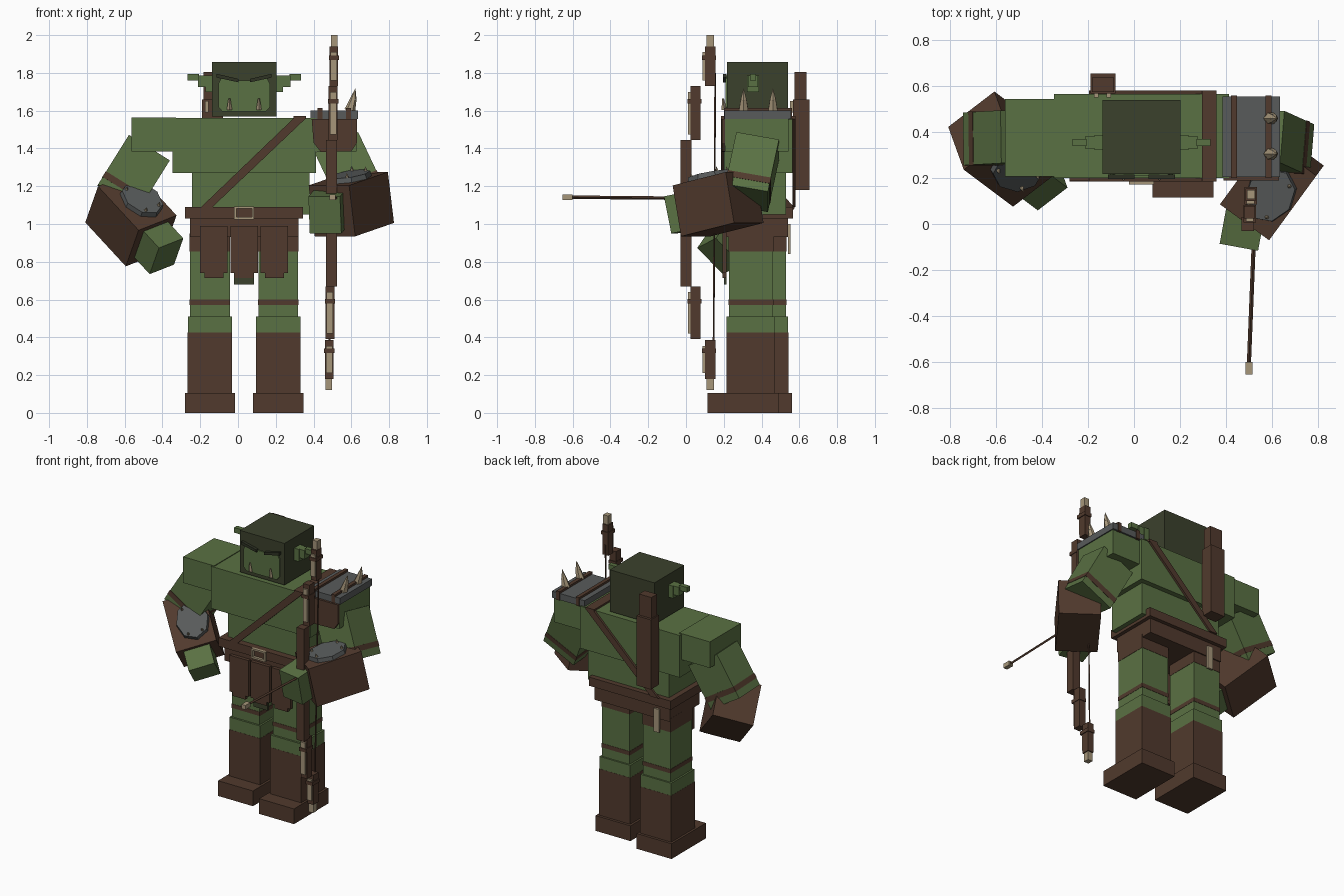
import bpy, bmesh
from mathutils import Vector, Matrix

cube = bpy.data.objects.get("Cube")
if cube:
    bpy.data.objects.remove(cube, do_unlink=True)


def material(name, rgb):
    lin = [((c / 255 + 0.055) / 1.055) ** 2.4 for c in rgb] + [1]
    m = bpy.data.materials.new(name)
    m.use_nodes = True
    m.diffuse_color = lin
    m.node_tree.nodes["Principled BSDF"].inputs["Base Color"].default_value = lin
    return m


GREEN = material("skin_green", (90, 113, 67))
HOOD = material("hood_dark_green", (59, 65, 44))
BROWN = material("leather_brown", (81, 58, 45))
GREY = material("iron_grey", (88, 91, 91))
BONE = material("bone_tan", (166, 150, 122))
DARK = material("dark_brow", (46, 50, 36))


def make(name, bm, mat, matrix=None):
    if matrix:
        bm.transform(matrix)
    bmesh.ops.recalc_face_normals(bm, faces=bm.faces)
    me = bpy.data.meshes.new(name)
    bm.to_mesh(me)
    bm.free()
    me.materials.append(mat)
    ob = bpy.data.objects.new(name, me)
    bpy.context.collection.objects.link(ob)
    return ob


def obox(name, center, size, mat, rot=None):
    """Box with a centre, a size and an optional orientation."""
    bm = bmesh.new()
    bmesh.ops.create_cube(bm, size=1)
    m = Matrix.Translation(center) @ (rot or Matrix()) @ Matrix.Diagonal((*size, 1))
    return make(name, bm, mat, m)


def box(name, x, y, z, mat):
    """Box from its ranges on each axis."""
    r = (x, y, z)
    return obox(name, [(a + b) / 2 for a, b in r], [abs(b - a) for a, b in r], mat)


def cone(name, base, tip, radius, mat, top=0.0, sides=6):
    base, tip = Vector(base), Vector(tip)
    d = tip - base
    bm = bmesh.new()
    bmesh.ops.create_cone(bm, cap_ends=True, segments=sides, radius1=radius,
                          radius2=top, depth=d.length)
    rot = d.to_track_quat('Z', 'Y').to_matrix().to_4x4()
    return make(name, bm, mat, Matrix.Translation((base + tip) / 2) @ rot)


def plate(name, points, y0, y1, mat):
    """Outline in x and z, extruded along y."""
    bm = bmesh.new()
    f = bm.faces.new([bm.verts.new((x, y0, z)) for x, z in points])
    ext = bmesh.ops.extrude_face_region(bm, geom=[f])["geom"]
    bmesh.ops.translate(bm, vec=(0, y1 - y0, 0),
                        verts=[v for v in ext if isinstance(v, bmesh.types.BMVert)])
    return make(name, bm, mat)


def frame(along, up):
    """Rotation whose x follows along and whose z stays near up."""
    u = Vector(along).normalized()
    v = Vector(up).cross(u).normalized()
    return Matrix((u, v, u.cross(v))).transposed().to_4x4()


MID = 0.0325  # body centre line

# Legs and boots, the right leg standing a little further back
for side, s, back in (("left", 1, 0), ("right", -1, 0.07)):
    c = MID + s * 0.181

    def leg(part, half, y, z, mat):
        box(f"{side}_{part}", (c - half, c + half), (y[0] + back, y[1] + back), z, mat)

    leg("shorts", 0.107, (0.226, 0.462), (0.855, 0.95), BROWN)
    leg("thigh", 0.105, (0.228, 0.46), (0.5, 0.86), GREEN)
    leg("knee_strap", 0.107, (0.226, 0.462), (0.572, 0.60), BROWN)
    leg("shin", 0.117, (0.215, 0.471), (0.42, 0.51), GREEN)
    leg("boot", 0.118, (0.214, 0.472), (0.1, 0.425), BROWN)
    leg("foot", 0.133, (0.115, 0.49), (0, 0.105), BROWN)

# Torso and belt
box("waist", (MID - 0.275, MID + 0.345), (0.235, 0.53), (1.05, 1.28), GREEN)
box("chest", (MID - 0.38, MID + 0.38), (0.2, 0.565), (1.27, 1.56), GREEN)
box("belt", (-0.28, 0.345), (0.19, 0.566), (1.03, 1.09), BROWN)
box("lower_belt", (-0.255, 0.32), (0.215, 0.54), (0.93, 1.035), BROWN)
for i, z in enumerate((1.03, 1.087)):
    box(f"buckle_bar_{i}", (-0.02, 0.085), (0.172, 0.19), (z - 0.006, z + 0.006), BONE)
for i, x in enumerate((-0.015, 0.08)):
    box(f"buckle_side_{i}", (x - 0.006, x + 0.006), (0.172, 0.19), (1.03, 1.087), BONE)

# Loin cloth panels with stepped hems
for i, c in enumerate((-0.128, MID, 0.193)):
    box(f"cloth_{i}", (c - 0.073, c + 0.073), (0.192, 0.215), (0.74, 0.99), BROWN)
    box(f"cloth_hem_{i}", (c - 0.05, c + 0.05), (0.193, 0.214), (0.715, 0.75), BROWN)
box("cloth_tail", (MID - 0.053, MID + 0.053), (0.2, 0.214), (0.68, 0.76), HOOD)
box("hip_knife", (-0.18, -0.14), (0.54, 0.553), (0.84, 1.0), BONE)

# Diagonal strap, front, back and over the shoulder
band = [(0.36, 1.56), (0.295, 1.56), (-0.195, 1.09), (-0.135, 1.09)]
plate("strap_front", band, 0.186, 0.2, BROWN)
plate("strap_back", band, 0.565, 0.58, BROWN)
box("strap_top", (0.295, 0.36), (0.186, 0.58), (1.555, 1.572), BROWN)

# Quiver
box("quiver", (-0.19, -0.08), (0.567, 0.655), (1.18, 1.66), BROWN)
box("quiver_neck", (-0.182, -0.088), (0.575, 0.637), (1.64, 1.805), BROWN)
for i, x in enumerate((-0.165, -0.11)):
    box(f"quiver_pin_{i}", (x - 0.01, x + 0.01), (0.55, 0.575), (1.59, 1.65), BONE)

# Head, face, ears
box("head", (MID - 0.17, MID + 0.17), (0.217, 0.54), (1.57, 1.857), HOOD)
half_face = [(0.0, 1.595), (0.115, 1.595), (0.137, 1.62), (0.137, 1.74),
             (0.115, 1.785), (0.04, 1.76), (0, 1.76)]
outline = half_face + [(-x, z) for x, z in half_face[-2:0:-1]]
plate("face", [(MID + x, z) for x, z in outline], 0.209, 0.218, GREEN)
for side, s in (("left", 1), ("right", -1)):
    plate(f"{side}_brow", [(MID + s * x, z) for x, z in
          ((0.03, 1.75), (0.03, 1.768), (0.145, 1.795), (0.145, 1.775))],
          0.195, 0.215, DARK)
    x = MID + s * 0.078
    cone(f"{side}_tusk", (x, 0.202, 1.605), (x, 0.196, 1.665), 0.014, BONE, 0.005, 4)
    for n, (a, b, w, z0, z1) in enumerate(((0.16, 0.205, 0.032, 1.70, 1.785),
                                           (0.2, 0.245, 0.026, 1.725, 1.785),
                                           (0.24, 0.3, 0.016, 1.76, 1.795))):
        box(f"{side}_ear_{n}", (MID + s * a, MID + s * b),
            (0.355 - w, 0.355 + w), (z0, z1), GREEN)
    box(f"{side}_shoulder", (MID + s * 0.36, MID + s * 0.595),
        (0.207, 0.543), (1.385, 1.565), GREEN)


# Arms: upper arm, band, bracer with iron plate and studs, hand
def arm(side, center, along, b_center, b_along, b_up, h_center, h_rot):
    rot = frame(along, (0, -1, 0))
    u = Vector(along).normalized()
    obox(f"{side}_upper_arm", center, (0.31, 0.255, 0.23), GREEN, rot)
    obox(f"{side}_arm_band", Vector(center) + u * 0.09, (0.035, 0.259, 0.234), BROWN, rot)
    rot = frame(b_along, b_up)
    obox(f"{side}_bracer", b_center, (0.355, 0.265, 0.275), BROWN, rot)
    place = Matrix.Translation(b_center) @ rot
    bm = bmesh.new()
    bmesh.ops.create_cone(bm, cap_ends=True, segments=8, radius1=0.1,
                          radius2=0.095, depth=0.03)
    make(f"{side}_iron_plate", bm, GREY, place @ Matrix.Translation((0.01, 0.02, 0.15))
         @ Matrix.Diagonal((1.3, 1.08, 1, 1)))
    for i, (x, y) in enumerate(((0.095, 0.065), (0.095, -0.025),
                                (-0.075, 0.065), (-0.075, -0.025))):
        cone(f"{side}_stud_{i}", place @ Vector((x, y, 0.16)),
             place @ Vector((x, y, 0.19)), 0.011, BONE)
    obox(f"{side}_hand", h_center, (0.17, 0.17, 0.2), GREEN, h_rot or rot)


arm("right", (-0.553, 0.375, 1.27), (-0.53, -0.03, -0.85),
    (-0.567, 0.326, 1.027), (0.60, -0.45, -0.65), (0.25, -0.68, 0.69),
    (-0.43, 0.215, 0.885), None)
arm("left", (0.595, 0.35, 1.275), (0.42, -0.19, -0.89),
    (0.6, 0.17, 1.105), (-0.578, -0.79, -0.2), (0, 0, 1),
    (0.475, 0, 1.065), frame((-0.18, -0.98, -0.2), (0, 0, 1)))

# Shoulder armour on the left
box("pauldron", (0.385, 0.635), (0.205, 0.555), (1.555, 1.6), GREY)
plate("pauldron_flap", [(0.39, 1.557), (0.63, 1.557), (0.63, 1.43), (0.6, 1.385),
                        (0.44, 1.38), (0.4, 1.43)], 0.19, 0.207, BROWN)
for i, x in enumerate((0.435, 0.585)):
    box(f"pauldron_strap_{i}", (x - 0.013, x + 0.013), (0.2, 0.56), (1.553, 1.614), BROWN)
for i, y in enumerate((0.305, 0.46)):
    cone(f"spike_{i}", (0.592, y, 1.6), (0.61, y, 1.66), 0.029, BONE, 0.018)
    cone(f"spike_tip_{i}", (0.61, y, 1.66), (0.622, y, 1.72), 0.018, BONE)


# Bow, leaning slightly outwards
def bow_part(name, half, y, z, mat):
    c = 0.478 + 0.016 * sum(z) / 2
    box("bow_" + name, (c - half, c + half), y, z, mat)


bow_part("grip", 0.028, (-0.03, 0.03), (0.67, 1.445), BROWN)
for end, inner, outer, tip, marks in (
        ("upper", (1.445, 1.73), (1.73, 1.94), (1.94, 2.0), (1.65, 1.88)),
        ("lower", (0.39, 0.67), (0.18, 0.385), (0.12, 0.18), (0.59, 0.33))):
    bow_part(end + "_inner_limb", 0.024, (0.023, 0.078), inner, BROWN)
    bow_part(end + "_outer_limb", 0.022, (0.1, 0.155), outer, BROWN)
    bow_part(end + "_tip", 0.018, (0.108, 0.148), tip, BONE)
    for n, y, m, r in (("inner", 0.023, marks[0], inner), ("outer", 0.1, marks[1], outer)):
        bow_part(f"{end}_{n}_bone", 0.017, (y - 0.012, y), (r[0] + 0.03, r[1] - 0.03), BONE)
        bow_part(f"{end}_{n}_wrap", 0.027, (y - 0.016, y + 0.06), (m - 0.012, m + 0.012), BROWN)
cone("bow_string", (0.482, 0.145, 0.2), (0.507, 0.155, 1.8), 0.005, BROWN, 0.005, 4)

# Arrow
cone("arrow_shaft", (0.53, 0.14, 1.135), (0.5, -0.61, 1.142), 0.009, BROWN, 0.009, 4)
box("arrow_head", (0.485, 0.515), (-0.655, -0.6), (1.127, 1.157), BONE)
